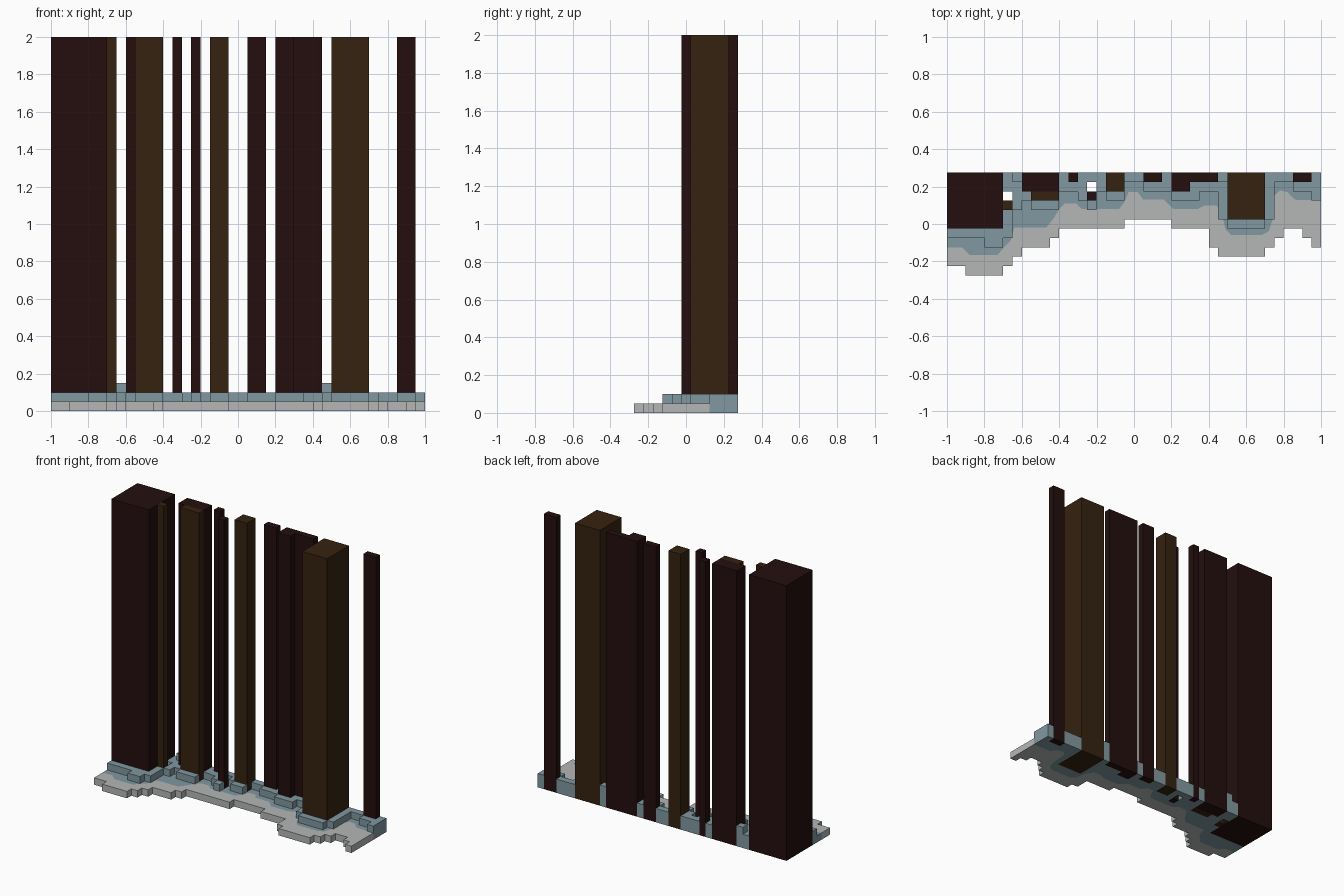
import bpy, bmesh

if "Cube" in bpy.data.objects:
    bpy.data.objects.remove(bpy.data.objects["Cube"], do_unlink=True)

BACK = 0.275


def material(name, rgb):
    m = bpy.data.materials.new(name)
    m.use_nodes = True
    m.diffuse_color = (*rgb, 1)
    bsdf = m.node_tree.nodes["Principled BSDF"]
    bsdf.inputs["Base Color"].default_value = (*rgb, 1)
    bsdf.inputs["Roughness"].default_value = 0.9
    return m


DARK = material("dark red bark", (0.018, 0.0045, 0.0045))
BROWN = material("brown bark", (0.036, 0.016, 0.005))
BLUE = material("blue grey soil", (0.22, 0.315, 0.355))
GREY = material("pale grey ground", (0.46, 0.475, 0.475))


def prism(name, outline, z0, z1, mat):
    """Extrude a flat outline straight up."""
    bm = bmesh.new()
    face = bm.faces.new([bm.verts.new((x, y, z0)) for x, y in outline])
    top = bmesh.ops.extrude_face_region(bm, geom=[face])["geom"]
    moved = [v for v in top if isinstance(v, bmesh.types.BMVert)]
    bmesh.ops.translate(bm, verts=moved, vec=(0, 0, z1 - z0))
    bmesh.ops.recalc_face_normals(bm, faces=bm.faces)
    mesh = bpy.data.meshes.new(name)
    bm.to_mesh(mesh)
    bm.free()
    mesh.materials.append(mat)
    ob = bpy.data.objects.new(name, mesh)
    bpy.context.collection.objects.link(ob)
    return ob


def rect(x0, x1, y0, y1):
    return [(x0, y0), (x1, y0), (x1, y1), (x0, y1)]


def steps(runs):
    """Stepped path from (end x, y) runs, starting at x = -1."""
    path, x = [], -1.0
    for end, y in runs:
        path += [(x, y), (end, y)]
        x = end
    return path


# Front edges of the pale ground, of the soil stain and of the raised soil
ground_edge = steps([(-.9, -.225), (-.7, -.275), (-.65, -.225), (-.6, -.175),
                     (-.45, -.125), (-.4, -.075), (-.05, -.025), (.2, .025),
                     (.4, -.025), (.45, -.125), (.7, -.175), (.75, -.125),
                     (.8, -.075), (.9, -.025), (.95, -.075), (1, -.125)])
stain_edge = [(-1, -.125), (-.92, -.125), (-.88, -.165), (-.73, -.165),
              (-.69, -.12), (-.66, -.09), (-.64, -.02), (-.47, -.02),
              (-.43, .03), (-.4, .08), (-.37, .11), (-.31, .11), (-.28, .08),
              (-.08, .08), (-.05, .12), (-.03, .17), (.02, .17), (.05, .13),
              (.16, .13), (.21, .08), (.34, .08), (.38, .1), (.44, .1),
              (.47, .05), (.49, -.03), (.52, -.06), (.68, -.06), (.72, -.04),
              (.74, .02), (.75, .15), (.78, .18), (.82, .17), (.86, .13),
              (1, .125)]
soil_edge = steps([(-.8, -.075), (-.7, -.125), (-.65, -.075), (-.6, .075),
                   (-.55, .125), (-.4, .075), (-.35, .175), (-.3, .17),
                   (-.25, .125), (-.2, .075), (-.15, .175), (-.05, .125),
                   (.05, .225), (.15, .175), (.2, .17), (.35, .125),
                   (.45, .175), (.5, .025), (.7, -.025), (.75, .025),
                   (.85, .225), (.95, .175), (1, .125)])
back_line = [(1, BACK), (-1, BACK)]

# Ground layers
prism("pale_ground", ground_edge + stain_edge[::-1], 0, .05, GREY)
soil_layers = [prism("stained_ground", stain_edge + back_line, 0, .05, BLUE),
               prism("raised_soil", soil_edge + back_line, .05, .1, BLUE)]
for name, x in (("right_soil_knob", -.65), ("left_soil_knob", .45)):
    prism(name, rect(x, x + .05, .225, BACK), .1, .15, BLUE)

# Trunks, as name, footprint and bark
trunks = [
    ("wide_trunk", rect(-1, -.7, -.025, BACK), DARK),
    ("sapling_brown", rect(-.7, -.65, .075, .125), BROWN),
    ("rear_trunk", rect(-.6, -.4, .175, BACK), DARK),
    ("front_trunk", rect(-.55, -.4, .125, .175), BROWN),
    ("thin_trunk", rect(-.35, -.3, .225, BACK), DARK),
    ("sapling_dark", rect(-.25, -.2, .125, .175), DARK),
    ("middle_trunk", rect(-.15, -.05, .175, BACK), BROWN),
    ("narrow_trunk", rect(.05, .15, .225, BACK), DARK),
    ("stepped_trunk", [(.2, .175), (.3, .175), (.3, .225), (.45, .225),
                       (.45, BACK), (.2, BACK)], DARK),
    ("square_trunk", rect(.5, .7, .025, BACK), BROWN),
    ("end_trunk", rect(.85, .95, .225, BACK), DARK),
]
for name, outline, bark in trunks:
    prism(name, outline, 0, 2, bark)

# Cut the trunk sockets and two open shafts out of the soil
sockets = [o for _, o, _ in trunks if o[0] not in ((-.7, .075), (-.25, .125))]
sockets += [rect(-.7, -.65, .075, .175), rect(-.25, -.2, .125, .225)]
for outline in sockets:
    grown = [(-1.1 if x == -1 else x, .4 if y == BACK else y) for x, y in outline]
    cutter = prism("socket_cutter", grown, -.1, .3, BLUE)
    cutter.hide_render = True
    for layer in soil_layers:
        mod = layer.modifiers.new("socket", "BOOLEAN")
        mod.operation = "DIFFERENCE"
        mod.solver = "EXACT"
        mod.object = cutter
        bpy.context.view_layer.objects.active = layer
        bpy.ops.object.modifier_apply(modifier=mod.name)
    bpy.data.objects.remove(cutter, do_unlink=True)
